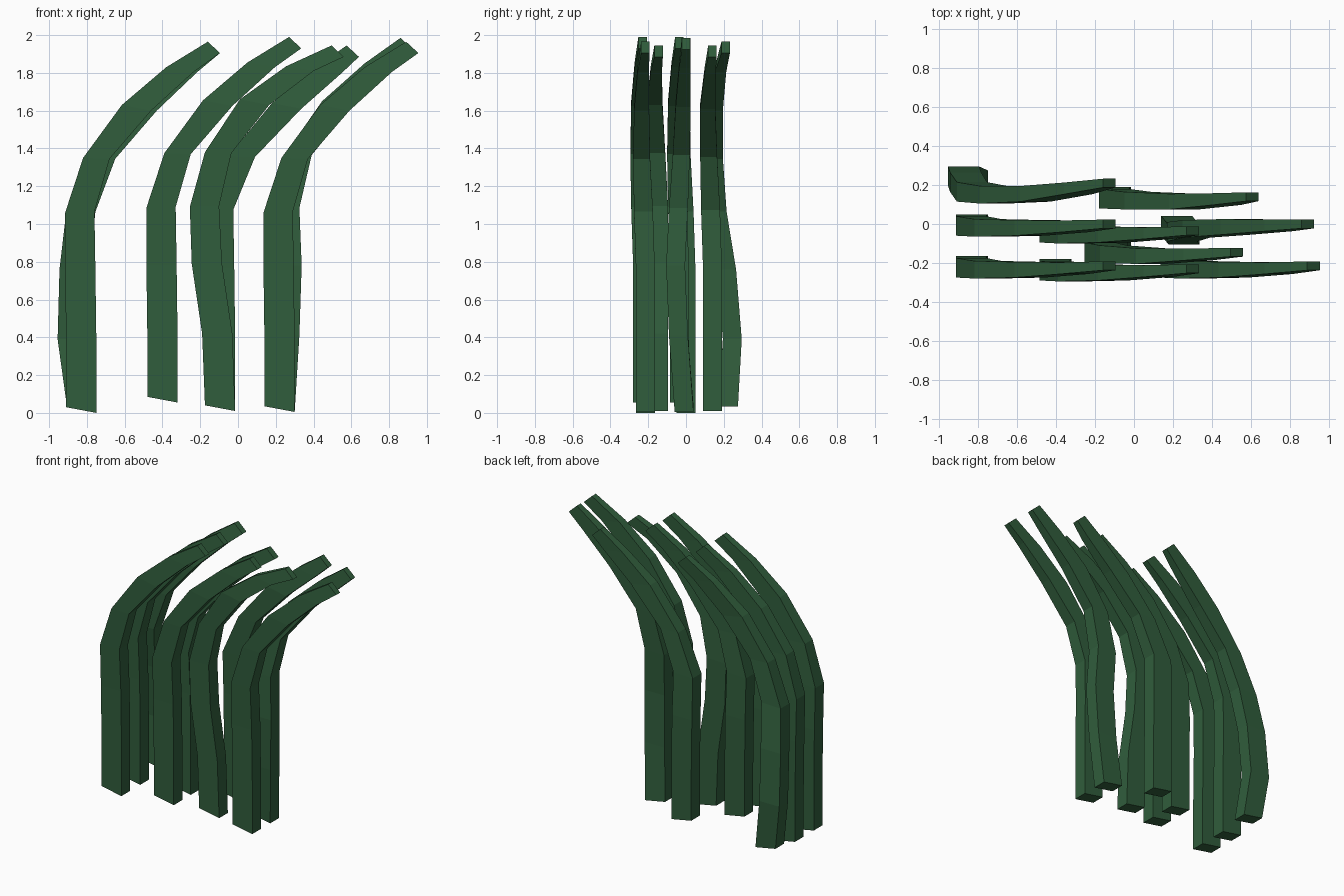
import bpy, bmesh

green = bpy.data.materials.new("leaf_green")
green.diffuse_color = (0.03, 0.11, 0.045, 1)

# Common blade profile: left x, left z, right x, right z, depth, y drift
PROFILE = [
    (-0.08, 0.03, 0.08, 0.00, 0.10, 0.0),
    (-0.08, 0.40, 0.08, 0.40, 0.10, 0.0),
    (-0.085, 0.77, 0.075, 0.77, 0.10, 0.0),
    (-0.085, 1.07, 0.07, 1.075, 0.10, -0.01),
    (0.01, 1.36, 0.15, 1.355, 0.09, -0.02),
    (0.215, 1.64, 0.37, 1.61, 0.08, -0.02),
    (0.45, 1.84, 0.595, 1.815, 0.06, -0.012),
    (0.67, 1.975, 0.735, 1.915, 0.045, 0.0),
]
ZERO = [0] * 8


def blade(name, cx, cy, dz=0.0, base=0.0, dx=ZERO, dy=ZERO, tip=0.0):
    """Four-sided bent blade; dx and dy shift each ring of the profile."""
    bm = bmesh.new()
    rings = []
    for i, (xl, zl, xr, zr, d, drift) in enumerate(PROFILE):
        lift = base if i == 0 else dz + tip * max(0, i - 5) / 2
        x, y, h = cx + dx[i], cy + dy[i] + drift, d / 2
        rings.append([bm.verts.new(p) for p in (
            (x + xl, y - h, zl + lift), (x + xr, y - h, zr + lift),
            (x + xr, y + h, zr + lift), (x + xl, y + h, zl + lift))])
    for a, b in zip(rings, rings[1:]):
        for k in range(4):
            n = (k + 1) % 4
            bm.faces.new((a[k], a[n], b[n], b[k]))
    bm.faces.new(rings[0][::-1])
    bm.faces.new(rings[-1])
    bmesh.ops.recalc_face_normals(bm, faces=bm.faces)
    mesh = bpy.data.meshes.new(name)
    bm.to_mesh(mesh)
    bm.free()
    mesh.materials.append(green)
    bpy.context.collection.objects.link(bpy.data.objects.new(name, mesh))


# Left column: the back blade twists, the other two are straight
blade("left_back_blade", -0.83, 0.225, -0.01, 0.035,
      dx=[0, -0.045, -0.03, 0.005, 0.03, 0.03, 0.02, 0],
      dy=[0, 0.02, -0.01, -0.05, -0.055, -0.05, -0.03, -0.015])
blade("left_middle_blade", -0.83, 0.0, -0.01)
blade("left_front_blade", -0.83, -0.215, -0.01)

# Second column, bases slightly raised
blade("second_middle_blade", -0.40, -0.035, 0.015, 0.055)
blade("second_front_blade", -0.40, -0.23, 0.015, 0.055)

# Third column
blade("third_back_blade", -0.095, 0.14, 0, 0.01, tip=-0.03,
      dx=[0, 0, 0, 0, 0.035, 0.06, 0.05, 0],
      dy=[0, 0, 0, 0, 0, -0.005, 0, 0])
blade("third_front_blade", -0.095, -0.145, 0.02, 0.01, tip=-0.05,
      dx=[0, -0.015, -0.065, -0.075, -0.09, -0.11, -0.1, -0.08],
      dy=[0, 0.0, 0.0, 0.01, 0.01, 0, 0, 0])

# Right column: the middle blade bulges
blade("right_middle_blade", 0.22, -0.01, 0.01, 0.005,
      dx=[0, 0.025, 0.042, 0.035, 0.02, 0.01, 0, -0.03],
      dy=[0, -0.03, -0.045, -0.02, 0.005, 0.015, 0.015, 0.01])
blade("right_front_blade", 0.22, -0.215, -0.01, 0.005)
